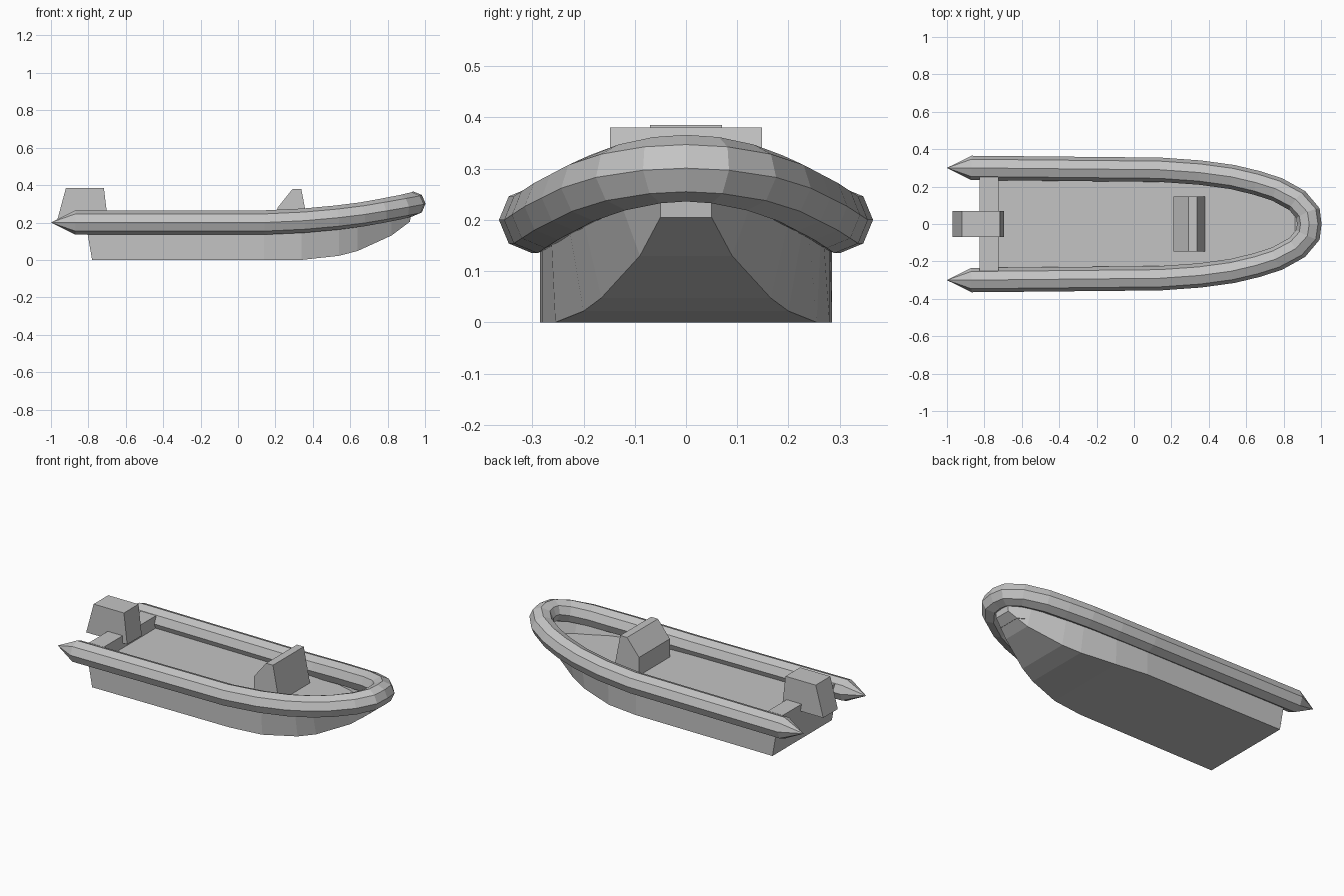
import bpy, bmesh
from math import sin, cos, pi
from mathutils import Vector

cube = bpy.data.objects.get("Cube")
if cube:
    bpy.data.objects.remove(cube)

grey = bpy.data.materials.new("boat_grey")
grey.use_nodes = True
COLOUR = (0.55, 0.55, 0.55, 1)
grey.diffuse_color = COLOUR
grey.node_tree.nodes["Principled BSDF"].inputs["Base Color"].default_value = COLOUR


def finish(name, bm):
    bmesh.ops.remove_doubles(bm, verts=bm.verts, dist=0.0005)
    bmesh.ops.recalc_face_normals(bm, faces=bm.faces)
    mesh = bpy.data.meshes.new(name)
    bm.to_mesh(mesh)
    bm.free()
    mesh.materials.append(grey)
    obj = bpy.data.objects.new(name, mesh)
    bpy.context.collection.objects.link(obj)
    return obj


def loft(bm, rings, closed):
    """Bridge consecutive rings of points with quads."""
    rows = [[bm.verts.new(p) for p in ring] for ring in rings]
    n = len(rows[0])
    for a, b in zip(rows, rows[1:]):
        for i in range(n if closed else n - 1):
            j = (i + 1) % n
            bm.faces.new((a[i], a[j], b[j], b[i]))
    return rows


def side_block(name, profile, half_width):
    """Extrude an x-z profile across the boat."""
    bm = bmesh.new()
    rows = loft(bm, [[(x, s * half_width, z) for x, z in profile] for s in (-1, 1)], True)
    for row in rows:
        bm.faces.new(row)
    return finish(name, bm)


# Inflatable collar: octagonal tube swept around the bow
half_path = [(-0.87, 0.30, 0.2), (0.14, 0.29, 0.2), (0.352, 0.275, 0.21),
             (0.527, 0.251, 0.226), (0.66, 0.219, 0.243), (0.767, 0.184, 0.262),
             (0.873, 0.125, 0.283), (0.93, 0.057, 0.297)]
path = [Vector(p) for p in half_path]
path += [Vector((0.937, 0, 0.301))] + [Vector((p.x, -p.y, p.z)) for p in reversed(path)]
RADIUS = 0.065
rings = []
for i, p in enumerate(path):
    before = (p - path[i - 1]).normalized() if i else Vector((1, 0, 0))
    after = (path[i + 1] - p).normalized() if i < len(path) - 1 else Vector((-1, 0, 0))
    tangent = (before + after).normalized()
    out = Vector((-tangent.y, tangent.x, 0)).normalized()
    up = out.cross(tangent)
    mitre = 1 / max(0.8, tangent.dot(after))
    rings.append([p + RADIUS * (out * cos(k * pi / 4) * mitre + up * sin(k * pi / 4))
                  for k in range(8)])
# Pointed stern ends
rings.insert(0, [(-1, 0.30, 0.2)] * 8)
rings.append([(-1, -0.30, 0.2)] * 8)
bm = bmesh.new()
loft(bm, rings, True)
bmesh.ops.dissolve_degenerate(bm, dist=0.0001, edges=bm.edges)
finish("collar_tube", bm)

# Hull stations: bottom x, top x, bottom half width, bottom z, top half width, top z
stations = [(-0.78, -0.815, 0.285, 0, 0.285, 0.2), (0.14, 0.14, 0.28, 0, 0.28, 0.2),
            (0.34, 0.34, 0.255, 0, 0.265, 0.21), (0.54, 0.54, 0.2, 0.022, 0.235, 0.226),
            (0.64, 0.64, 0.165, 0.048, 0.21, 0.24), (0.82, 0.82, 0.09, 0.13, 0.14, 0.268),
            (0.92, 0.925, 0.05, 0.205, 0.05, 0.27)]
bm = bmesh.new()
rows = loft(bm, [[(xt, -wt, zt), (xb, -wb, zb), (xb, wb, zb), (xt, wt, zt)]
                 for xb, xt, wb, zb, wt, zt in stations], False)
bm.faces.new(rows[0])
bm.faces.new(rows[-1])
hull = finish("hull", bm)
shell = hull.modifiers.new("thickness", "SOLIDIFY")
shell.thickness = 0.008
shell.offset = -1

# Flat floor inside the hull
FLOOR = 0.17
edge = []
for xb, xt, wb, zb, wt, zt in stations[:-1]:
    f = (FLOOR - zb) / (zt - zb)
    edge.append((xb + f * (xt - xb), wb + f * (wt - wb) - 0.004))
edge.append((0.875, 0.07))
bm = bmesh.new()
outline = edge + [(x, -y) for x, y in reversed(edge)]
bm.faces.new([bm.verts.new((x, y, FLOOR)) for x, y in outline])
floor = finish("floor", bm)
for face in floor.data.polygons:
    if face.normal.z < 0:
        floor.data.flip_normals()
        break

# Transom bench, outboard motor and steering console
side_block("transom_bench", [(-0.81, 0.16), (-0.825, 0.245), (-0.725, 0.245), (-0.725, 0.16)], 0.25)
side_block("outboard_motor", [(-0.97, 0.2), (-0.92, 0.385), (-0.717, 0.385), (-0.695, 0.2)], 0.07)
side_block("steering_console", [(0.212, 0.165), (0.212, 0.28), (0.292, 0.38), (0.338, 0.38),
                                (0.38, 0.165)], 0.148)
